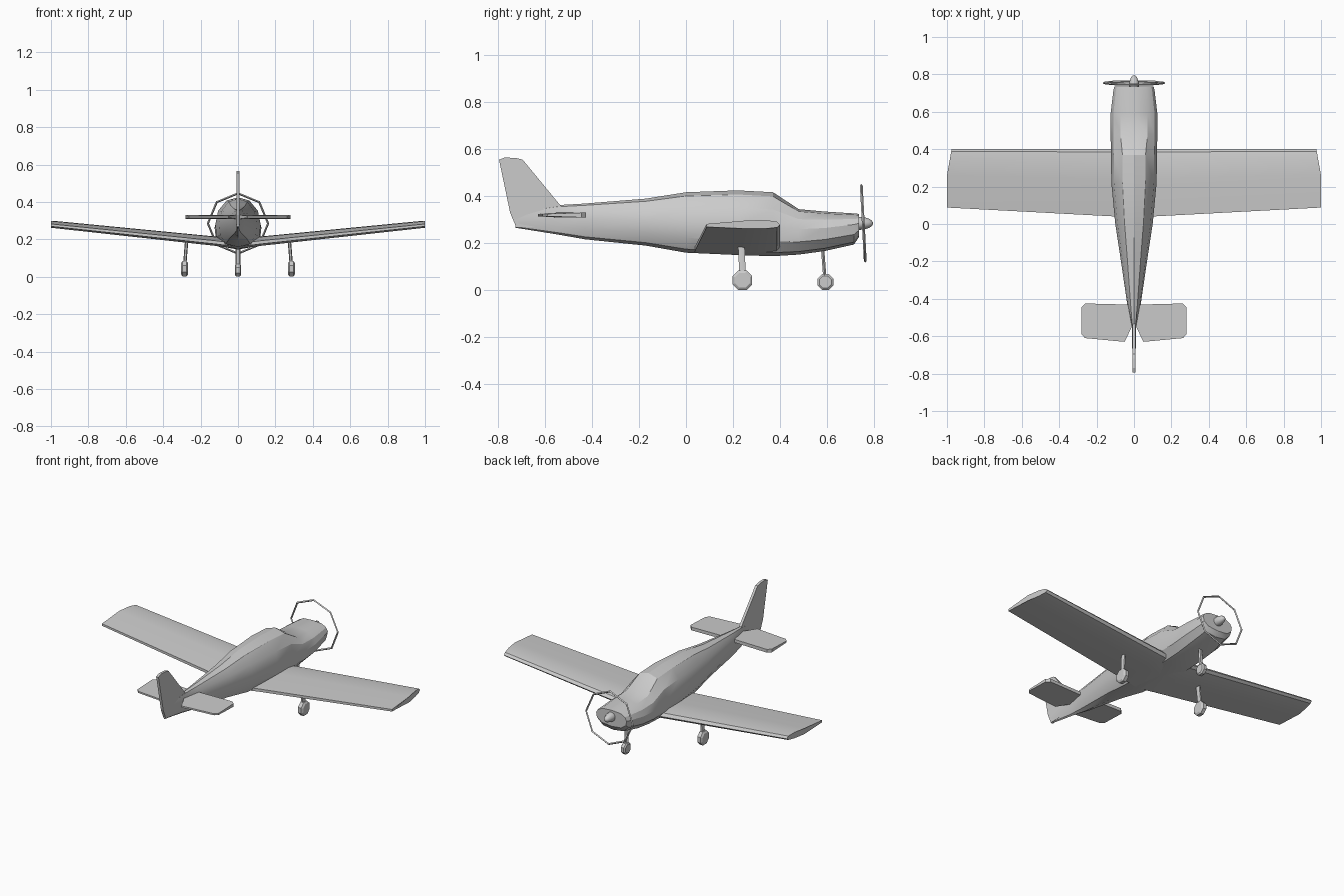
import bpy, math
from mathutils import Vector

if "Cube" in bpy.data.objects:
    bpy.data.objects.remove(bpy.data.objects["Cube"])


def make(name, verts, faces, smooth=None):
    me = bpy.data.meshes.new(name)
    me.from_pydata(verts, [], faces)
    ob = bpy.data.objects.new(name, me)
    bpy.context.collection.objects.link(ob)
    bpy.context.view_layer.objects.active = ob
    bpy.ops.object.select_all(action='DESELECT')
    ob.select_set(True)
    bpy.ops.object.mode_set(mode='EDIT')
    bpy.ops.mesh.select_all(action='SELECT')
    bpy.ops.mesh.normals_make_consistent(inside=False)
    bpy.ops.object.mode_set(mode='OBJECT')
    if smooth:
        bpy.ops.object.shade_smooth_by_angle(angle=math.radians(smooth))
    return ob


def loft(name, rings, smooth=None):
    n = len(rings[0])
    verts = [p for r in rings for p in r]
    faces = [tuple(range(n)), tuple(range(len(verts) - n, len(verts)))]
    for k in range(len(rings) - 1):
        for i in range(n):
            j = (i + 1) % n
            faces.append((k*n + i, k*n + j, k*n + n + j, k*n + n + i))
    return make(name, verts, faces, smooth)


def tube(name, a, b, rx, ry, n=6):
    """Upright strut with an oval section."""
    ring = lambda c: [(c[0] + rx*math.cos(2*math.pi*i/n),
                       c[1] + ry*math.sin(2*math.pi*i/n), c[2]) for i in range(n)]
    return loft(name, [ring(a), ring(b)], 40)


def disc_stack(name, centre, axis, steps, n=8, smooth=None):
    """Rings of given (offset, radius) along the x or y axis."""
    c = Vector(centre)
    rings = []
    for off, r in steps:
        ring = []
        for i in range(n):
            t = 2*math.pi*(i + 0.5)/n
            u, v = r*math.cos(t), r*math.sin(t)
            ring.append(tuple(c + Vector((off, u, v) if axis == 'x' else (u, off, v))))
        rings.append(ring)
    return loft(name, rings, smooth)


# Fuselage: y, bottom, widest height, top, half width, roof width ratio
stations = [
    (0.735, 0.225, 0.285, 0.325, 0.105, 0.60),
    (0.715, 0.195, 0.280, 0.327, 0.110, 0.60),
    (0.590, 0.167, 0.265, 0.335, 0.125, 0.58),
    (0.480, 0.152, 0.260, 0.345, 0.125, 0.58),
    (0.370, 0.145, 0.270, 0.417, 0.123, 0.50),
    (0.220, 0.150, 0.280, 0.425, 0.121, 0.50),
    (0.000, 0.160, 0.285, 0.417, 0.100, 0.50),
    (-0.170, 0.190, 0.295, 0.390, 0.074, 0.50),
    (-0.430, 0.217, 0.305, 0.369, 0.036, 0.50),
    (-0.550, 0.238, 0.305, 0.362, 0.012, 0.70),
    (-0.725, 0.266, 0.300, 0.335, 0.008, 0.90),
]
rings = []
for y, zb, zm, zt, w, roof in stations:
    up, dn = zt - zm, zm - zb
    half = [(0, zt), (roof*w, zt - 0.12*up), (0.88*w, zm + 0.5*up), (w, zm),
            (0.95*w, zm - 0.5*dn), (0.65*w, zb + 0.12*dn), (0, zb)]
    full = half + [(-x, z) for x, z in half[-2:0:-1]]
    rings.append([(x, y, z) for x, z in full])
loft("fuselage", rings, 28)

# Main wing in one piece, with dihedral and rounded front tip corners
section = [(0.0, 0.45), (0.04, 0.8), (0.2, 1.0), (0.45, 0.95), (1.0, 0.55),
           (1.0, 0.2), (0.45, 0.0), (0.2, 0.0), (0.04, 0.15)]
rings = []
for s in (-1, -0.12, 0, 0.12, 1):
    a = abs(s)
    ring = []
    te = 0.035 + 0.053*a
    t = max(0, (a - 0.12)/0.88)
    low = 0.150 + 0.015*min(1, a/0.12) + 0.097*t
    thick = 0.050 - 0.013*t
    for f, h in section:
        x = s
        if a == 1:
            x = s*(0.975 + 0.025*min(1, f/0.45))
        ring.append((x, 0.40 + (te - 0.40)*f, low + thick*h))
    rings.append(ring)
loft("main_wing", rings, 30)

# Tailplane halves: outline with a thinner trailing edge
outline = [(0.0, -0.432), (0.06, -0.43), (0.26, -0.425), (0.28, -0.445), (0.28, -0.59),
           (0.262, -0.61), (0.05, -0.63), (0.012, -0.55), (0.0, -0.55)]
for side, sx in (("left", -1), ("right", 1)):
    def level(s):
        return [(sx*x, y, 0.320 + s*(0.010 if y > -0.56 else 0.005)) for x, y in outline]
    loft(side + "_tailplane", [level(-1), level(1)])

# Fin and rudder
fin = [(-0.52, 0.345), (-0.54, 0.368), (-0.695, 0.556), (-0.72, 0.562), (-0.77, 0.565),
       (-0.795, 0.555), (-0.748, 0.33), (-0.722, 0.268), (-0.60, 0.27)]
loft("tail_fin", [[(x, y, z) for y, z in fin] for x in (-0.008, 0.008)])

# Spinner
disc_stack("spinner", (0, 0.73, 0.285), 'y',
           [(0, 0.028), (0.025, 0.027), (0.05, 0.019), (0.06, 0.012), (0.065, 0.004)], 10, 50)

# Thin eight-sided propeller sweep ring, slightly tilted
bpy.ops.mesh.primitive_torus_add(major_segments=8, minor_segments=4, major_radius=0.161,
                                 minor_radius=0.006, location=(0, 0.754, 0.285),
                                 rotation=(math.radians(93), 0, 0))
bpy.context.object.name = "propeller_ring"


# Landing gear
def wheel(name, x, y, r, w):
    disc_stack(name, (x, y, r*0.95), 'x',
               [(-w, 0.75*r), (-0.6*w, r), (0.6*w, r), (w, 0.75*r)], 8)


for side, sx in (("left", -1), ("right", 1)):
    wheel(side + "_main_wheel", sx*0.286, 0.24, 0.045, 0.018)
    tube(side + "_main_strut", (sx*0.284, 0.24, 0.075), (sx*0.274, 0.235, 0.20), 0.009, 0.016)
wheel("nose_wheel", 0, 0.593, 0.037, 0.016)
tube("nose_strut", (0, 0.590, 0.06), (0, 0.580, 0.19), 0.014, 0.008)
